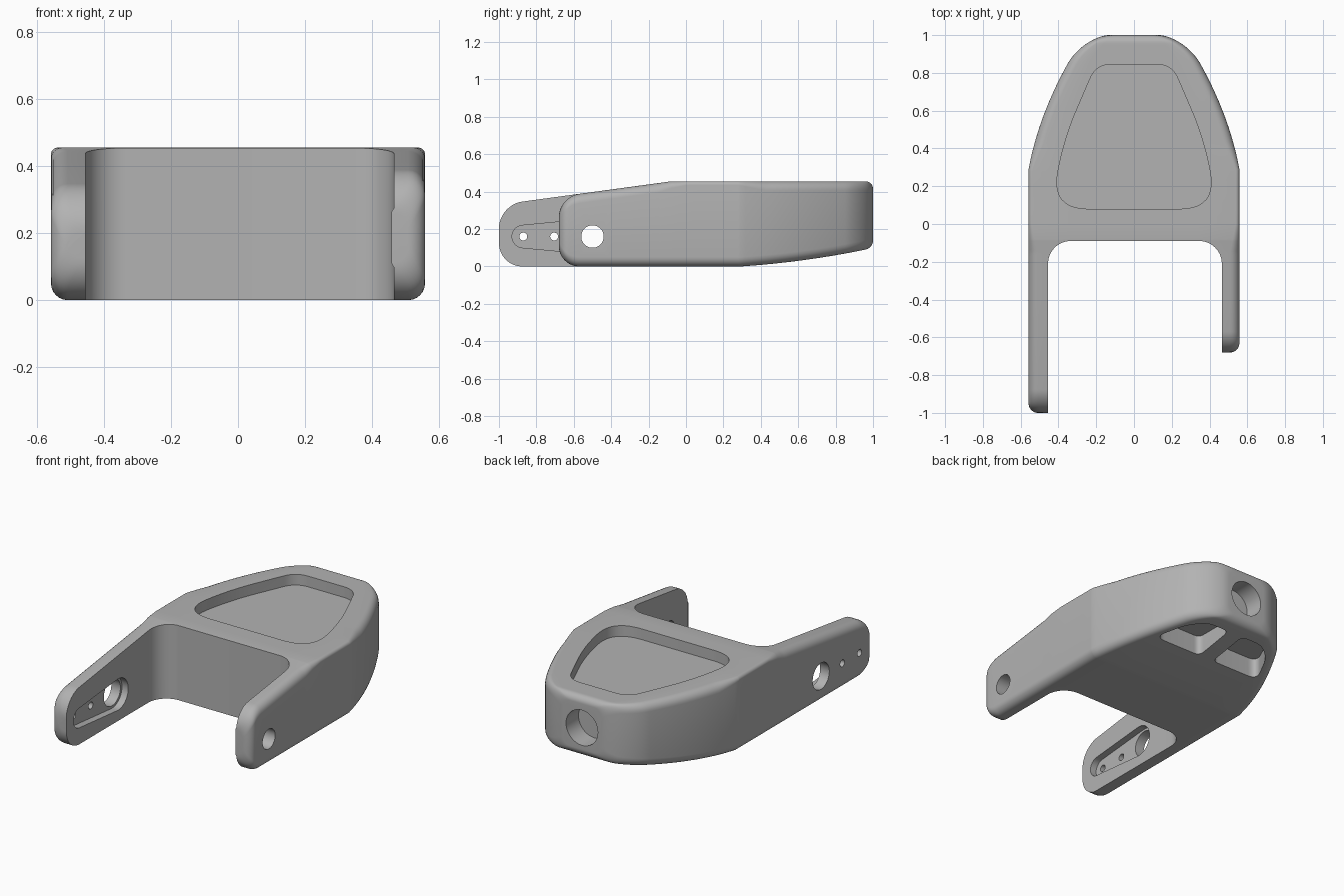
import bpy, bmesh
from math import sin, cos, pi, sqrt, asin
from mathutils import Vector

cube = bpy.data.objects.get("Cube")
if cube:
    bpy.data.objects.remove(cube)

grey = bpy.data.materials.new("plain_grey")
grey.use_nodes = True
COLOUR = (0.45, 0.45, 0.45, 1)
grey.diffuse_color = COLOUR
for node in grey.node_tree.nodes:
    if node.type == 'BSDF_PRINCIPLED':
        node.inputs["Base Color"].default_value = COLOUR

CROTCH, FILLET, STEPS = -0.09, 0.12, 14


def drop(dist, r):
    """Fall-off of a quarter circle of radius r, dist into the rounding."""
    u = min(max(dist / r, 0), 1)
    return r * (1 - sqrt(1 - u * u))


def half_width(y):
    t = max(y - 0.29, 0)
    return 0.558 - 0.183 * t - 0.335 * t * t - 0.87 * drop(y - 0.85, 0.15)


def z_top(y):
    return 0.455 + 0.136 * min(y + 0.08, 0) - drop(y - 0.96, 0.04)


def z_bottom(y):
    t = max(y - 0.29, 0)
    return 0.065 * t + 0.104 * t * t + drop(y - 0.96, 0.04)


def top_radius(y):
    # the top edge is tighter over the shoulders
    away = max(-y, y - 0.28, 0)
    return 0.02 + 0.03 * min(away / 0.15, 1)


def section(side, y, inner, outer, zb, zt):
    """Inner edges sharp, outer edges rounded."""
    pts = [(inner, zb)]
    for r, zc, start in ((0.05, zb + 0.05, -pi / 2),
                         (top_radius(y), zt - top_radius(y), 0)):
        for i in range(7):
            a = start + i * pi / 12
            pts.append((outer - r + r * cos(a), zc + r * sin(a)))
    pts.append((inner, zt))
    return [(side * x, y, z) for x, z in pts]


def loft(bm, rings, closed):
    rows = [[bm.verts.new(p) for p in ring] for ring in rings]
    n = len(rows[0])
    for a, b in zip(rows, rows[1:]):
        for i in range(n if closed else n - 1):
            j = (i + 1) % n
            bm.faces.new((a[i], a[j], b[j], b[i]))
    return rows


def add_arm(bm, side, y_end, inner, r_end):
    curve = [i * pi / 2 / STEPS for i in range(STEPS + 1)]
    ys = [y_end + r_end * (1 - cos(a)) for a in curve]
    ys += [-0.4, -0.3]
    ys += [CROTCH - FILLET + FILLET * sin(a) for a in curve]
    rings = []
    for y in ys:
        d = drop(y_end + r_end - y, r_end)
        outer = half_width(y) - drop(y_end + 0.05 - y, 0.05)
        x_in = inner - drop(y - CROTCH + FILLET, FILLET)
        rings.append(section(side, y, x_in, outer, z_bottom(y) + d, z_top(y) - d))
    rows = loft(bm, rings, True)
    bm.faces.new(rows[0])


def add_body_half(bm, side, inner):
    ys = [CROTCH, -0.08, 0, 0.07, 0.14, 0.21, 0.28]
    ys += [0.29 + 0.56 * i / 20 for i in range(21)]
    ys += [0.85 + 0.15 * sin(i * pi / 36) for i in range(1, 19)]
    rings = []
    for y in ys:
        zb, zt, w = z_bottom(y), z_top(y), half_width(y)
        ring = section(side, y, min(inner - FILLET, 0.8 * (w - 0.05)), w, zb, zt)
        rings.append([(0, y, zb)] + ring + [(0, y, zt)])
    rows = loft(bm, rings, False)
    bm.faces.new(rows[-1])
    front = rows[0]
    bm.faces.new((front[0], front[1], front[-2], front[-1]))


def finish(name, bm):
    bmesh.ops.recalc_face_normals(bm, faces=bm.faces)
    mesh = bpy.data.meshes.new(name)
    bm.to_mesh(mesh)
    bm.free()
    obj = bpy.data.objects.new(name, mesh)
    bpy.context.collection.objects.link(obj)
    return obj


# Forked frame: one long arm, one short arm and a tapering body
bm = bmesh.new()
for side, y_end, inner, r_end in ((-1, -1.0, 0.455, 0.125), (1, -0.68, 0.465, 0.11)):
    add_arm(bm, side, y_end, inner, r_end)
    add_body_half(bm, side, inner)
bmesh.ops.remove_doubles(bm, verts=bm.verts, dist=0.00002)
frame = finish("forked_frame", bm)
frame.data.materials.append(grey)


def cut(name, pts, axis, lo, hi):
    """Cut a prism with the given outline, running along one axis."""
    place = {'x': lambda p, d: (d, p[0], p[1]),
             'y': lambda p, d: (p[0], d, p[1]),
             'z': lambda p, d: (p[0], p[1], d)}[axis]
    b = bmesh.new()
    rows = loft(b, [[place(p, d) for p in pts] for d in (lo, hi)], True)
    for row in rows:
        b.faces.new(row)
    tool = finish(name, b)
    tool.hide_render = True
    mod = frame.modifiers.new(name, 'BOOLEAN')
    mod.operation, mod.solver, mod.object = 'DIFFERENCE', 'EXACT', tool
    bpy.ops.object.modifier_apply(modifier=name)
    bpy.data.objects.remove(tool)


def arc(cx, cy, r, start, end, n):
    return [(cx + r * cos(start + (end - start) * i / n),
             cy + r * sin(start + (end - start) * i / n)) for i in range(n + 1)]


def circle(cx, cy, r, n=40):
    return arc(cx, cy, r, 0, 2 * pi, n)[:-1]


def rounded(corners):
    """Polygon whose corners (x, y, cut length) are eased by a curve."""
    pts = []
    for i, (x, y, r) in enumerate(corners):
        c = Vector((x, y))
        before = Vector(corners[i - 1][:2])
        after = Vector(corners[(i + 1) % len(corners)][:2])
        a = c + (before - c).normalized() * r
        b = c + (after - c).normalized() * r
        for k in range(11):
            t = k / 10
            pts.append(tuple(a * (1 - t) ** 2 + c * 2 * t * (1 - t) + b * t * t))
    return pts


bpy.ops.object.select_all(action='DESELECT')
bpy.context.view_layer.objects.active = frame
frame.select_set(True)

# Shallow recess in the top
half = [(0.44, 0.08, 0.2), (0.37, 0.45, 0.17), (0.2, 0.845, 0.08)]
cut("top_recess", rounded(half + [(-x, y, r) for x, y, r in reversed(half)]),
    'z', 0.39, 0.6)

# Twin pockets underneath, either side of a rib
pocket = [(0.05, 0.64, 0.04), (0.38, 0.64, 0.07), (0.3, 0.82, 0.06),
          (0.2, 0.9, 0.05), (0.05, 0.9, 0.04)]
for side, label in ((1, "left"), (-1, "right")):
    cut(label + "_under_pocket", rounded([(side * x, y, r) for x, y, r in pocket]),
        'z', -0.1, 0.155)

# Blind bore in the back
cut("back_bore", circle(0, 0.27, 0.107, 48), 'y', 0.88, 1.2)

# Short arm pivot hole
cut("short_arm_hole", circle(-0.5, 0.16, 0.06), 'x', 0.3, 0.8)

# Long arm: tapered slot on the inner face, pivot hole and two screw holes
R_BIG, R_SMALL = 0.095, 0.06
lean = pi / 2 + asin((R_BIG - R_SMALL) / 0.37)
slot = (arc(-0.5, 0.16, R_BIG, -lean, lean, 24)
        + arc(-0.87, 0.16, R_SMALL, lean, 2 * pi - lean, 20))
cut("long_arm_slot", slot, 'x', -0.497, -0.4)
for label, y, r in (("pivot", -0.5, 0.08), ("screw_a", -0.705, 0.021),
                    ("screw_b", -0.87, 0.021)):
    cut("long_arm_" + label, circle(y, 0.16, r), 'x', -0.8, -0.35)

bpy.ops.object.shade_smooth_by_angle(angle=pi / 6)
